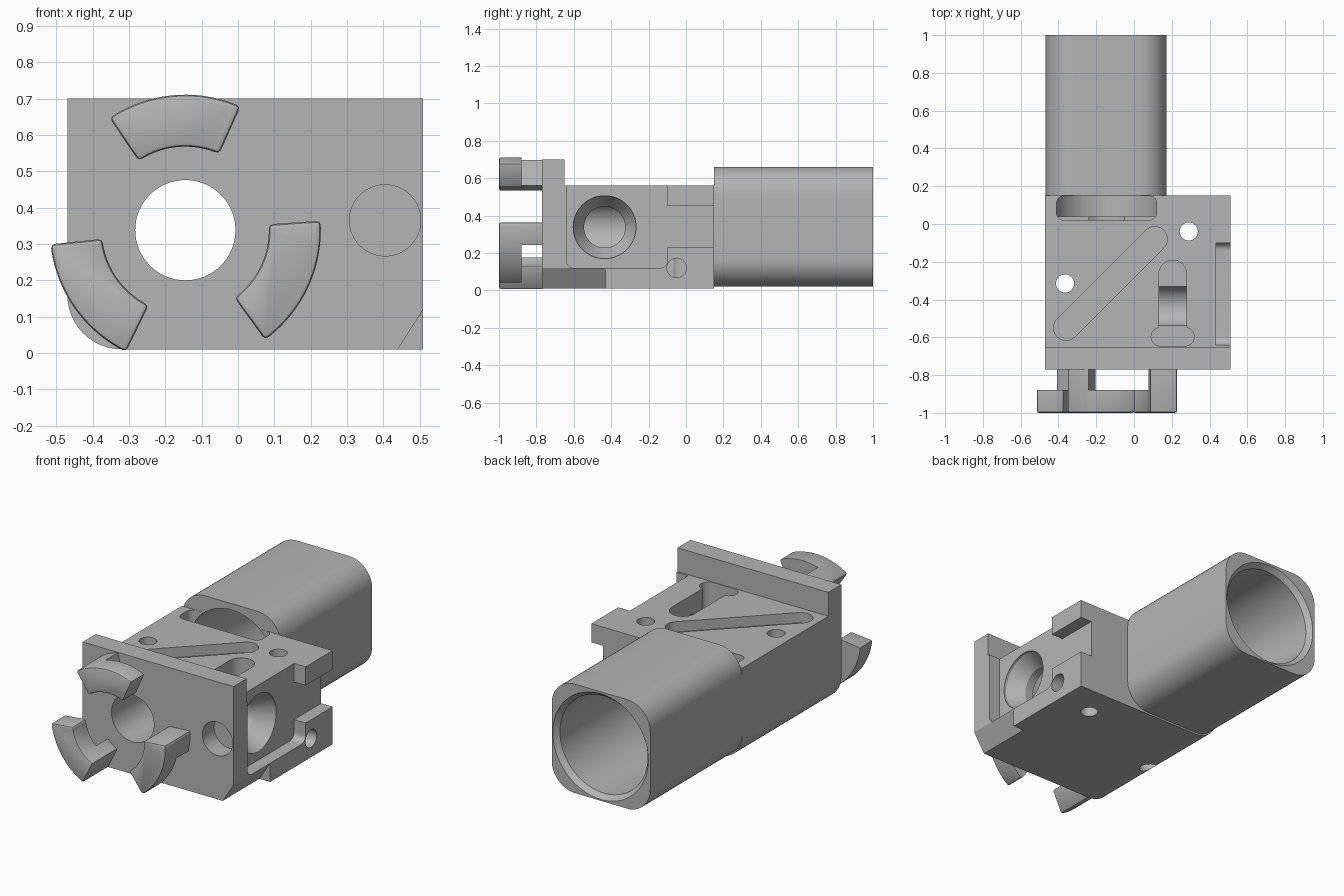
import bpy, bmesh, math
from mathutils import Vector

if "Cube" in bpy.data.objects:
    bpy.data.objects.remove(bpy.data.objects["Cube"], do_unlink=True)

grey = bpy.data.materials.new("plain grey")
grey.use_nodes = True
grey.diffuse_color = (0.46, 0.46, 0.46, 1)
grey.node_tree.nodes["Principled BSDF"].inputs["Base Color"].default_value = grey.diffuse_color

# Bore axis shared by the tube, the body and the claws
CX, CZ = -0.145, 0.338
PLACE = {
    "x": lambda u, v, t: (t, u, v),
    "y": lambda u, v, t: (u, t, v),
    "z": lambda u, v, t: (u, v, t),
}


def loft(name, axis, rings):
    """Closed solid through equal-sized outlines, each given as (points, depth)."""
    bm = bmesh.new()
    loops = [[bm.verts.new(PLACE[axis](u, v, t)) for u, v in pts] for pts, t in rings]
    n = len(loops[0])
    for a, b in zip(loops, loops[1:]):
        for i in range(n):
            j = (i + 1) % n
            bm.faces.new((a[i], a[j], b[j], b[i]))
    bm.faces.new(loops[0])
    bm.faces.new(loops[-1])
    bmesh.ops.recalc_face_normals(bm, faces=bm.faces)
    mesh = bpy.data.meshes.new(name)
    bm.to_mesh(mesh)
    bm.free()
    obj = bpy.data.objects.new(name, mesh)
    bpy.context.collection.objects.link(obj)
    mesh.materials.append(grey)
    return obj


def prism(name, axis, pts, a, b):
    return loft(name, axis, [(pts, a), (pts, b)])


def arc(u, v, r, a, b, n=12):
    return [(u + r * math.cos(math.radians(a + (b - a) * i / n)),
             v + r * math.sin(math.radians(a + (b - a) * i / n))) for i in range(n + 1)]


def circle(u, v, r, n=64):
    return arc(u, v, r, 0, 360, n)[:-1]


def rect(u0, v0, u1, v1, radii=(0, 0, 0, 0)):
    """Rectangle with corner radii, from lower left counter-clockwise."""
    corners = ((u0, v0, 1, 1), (u1, v0, -1, 1), (u1, v1, -1, -1), (u0, v1, 1, -1))
    pts = []
    for k, ((u, v, su, sv), r) in enumerate(zip(corners, radii)):
        if r:
            pts += arc(u + su * r, v + sv * r, r, 180 + 90 * k, 270 + 90 * k)
        else:
            pts.append((u, v))
    return pts


def pill(p, q, r):
    d = Vector(q) - Vector(p)
    a = math.degrees(math.atan2(d.y, d.x))
    return arc(*p, r, a + 90, a + 270, 16) + arc(*q, r, a - 90, a + 90, 16)


def sector(r0, r1, a, b):
    return arc(CX, CZ, r1, a, b, 20) + arc(CX, CZ, r0, b, a, 20)


def apply(obj, kind, **settings):
    mod = obj.modifiers.new(kind, kind)
    for key, value in settings.items():
        setattr(mod, key, value)
    bpy.context.view_layer.objects.active = obj
    bpy.ops.object.modifier_apply(modifier=mod.name)


def cut(obj, *cutters):
    for c in cutters:
        c.hide_render = True
        apply(obj, "BOOLEAN", operation="DIFFERENCE", solver="EXACT", object=c)
        bpy.data.objects.remove(c, do_unlink=True)


def smooth(obj):
    bpy.ops.object.select_all(action="DESELECT")
    obj.select_set(True)
    bpy.context.view_layer.objects.active = obj
    bpy.ops.object.shade_smooth_by_angle(angle=math.radians(30))


# Body block with its taller front plate
body = prism("body", "y", rect(-0.47, 0.01, 0.51, 0.70, (0.15, 0, 0, 0)), -0.77, 0.15)
cut(body,
    prism("step_cutter", "z", rect(-0.8, -0.65, 0.8, 0.4), 0.56, 0.9),
    prism("corner_cutter", "y", [(0.44, 0.01), (0.44, -0.1), (0.6, -0.1), (0.6, 0.12), (0.51, 0.12)],
          -0.9, -0.43))

# Side pocket and the groove running to the back
cut(body,
    prism("pocket_cutter", "x", rect(-0.64, 0.12, -0.10, 0.62, (0.04, 0.04, 0, 0)), 0.435, 0.6),
    prism("groove_cutter", "x", rect(-0.2, 0.23, 0.3, 0.45), 0.435, 0.6))

# Main bore, front hole, side holes and vertical holes
cut(body,
    prism("front_bore_cutter", "y", circle(CX, CZ, 0.138), -0.9, 0.3),
    prism("rear_bore_cutter", "y", circle(CX, CZ, 0.285), 0.04, 0.3),
    prism("front_hole_cutter", "y", circle(0.405, 0.365, 0.098), -0.9, -0.66),
    loft("side_hole_cutter", "x", [(circle(-0.435, CZ, r), x) for r, x in
                                   ((0.11, CX), (0.11, 0.33), (0.168, 0.42), (0.168, 0.5))]),
    prism("pin_hole_cutter", "x", circle(-0.05, 0.12, 0.052, 32), 0.25, 0.6))
for u, v in ((-0.365, -0.315), (0.29, -0.04)):
    cut(body, prism("bolt_hole_cutter", "z", circle(u, v, 0.048, 32), -0.2, 0.8))

# Slots sunk into the top
cut(body,
    prism("diagonal_slot_cutter", "z", pill((-0.36, -0.55), (0.11, -0.08), 0.066), 0.50, 0.62),
    prism("key_slot_cutter", "z", pill((0.205, -0.57), (0.205, -0.265), 0.073), 0.30, 0.62),
    prism("key_foot_cutter", "z", pill((0.14, -0.597), (0.27, -0.597), 0.049), 0.30, 0.62),
    prism("rear_slot_cutter", "z", rect(-0.41, 0.02, 0.12, 0.149, (0.04,) * 4), 0.44, 0.62))
smooth(body)

# Rounded square tube with a bored, chamfered mouth
tube = prism("rear_tube", "y", rect(-0.468, 0.02, 0.172, 0.66, (0.15,) * 4), 0.15, 1.0)
cut(tube, loft("tube_bore_cutter", "y", [(circle(CX, CZ, r, 96), y) for r, y in
                                         ((0.285, 0.0), (0.285, 0.97), (0.31, 1.0), (0.31, 1.1))]))
smooth(tube)

# Three hooked bayonet claws around the bore
for k, place in enumerate(("upper", "right", "left")):
    a = 66 + 120 * k
    claw = prism("claw_" + str(k + 1), "y", sector(0.23, 0.373, a, a + 58), -1.0, -0.72)
    apply(claw, "BEVEL", width=0.013, segments=2, limit_method="ANGLE", angle_limit=math.radians(40))
    cut(claw,
        prism("hook_cutter", "y", sector(0.15, 0.45, a - 8, a + 39), -0.88, -0.6),
        prism("base_cutter", "y", sector(0.15, 0.45, a - 8, a + 66), -0.768, -0.6))
    smooth(claw)
